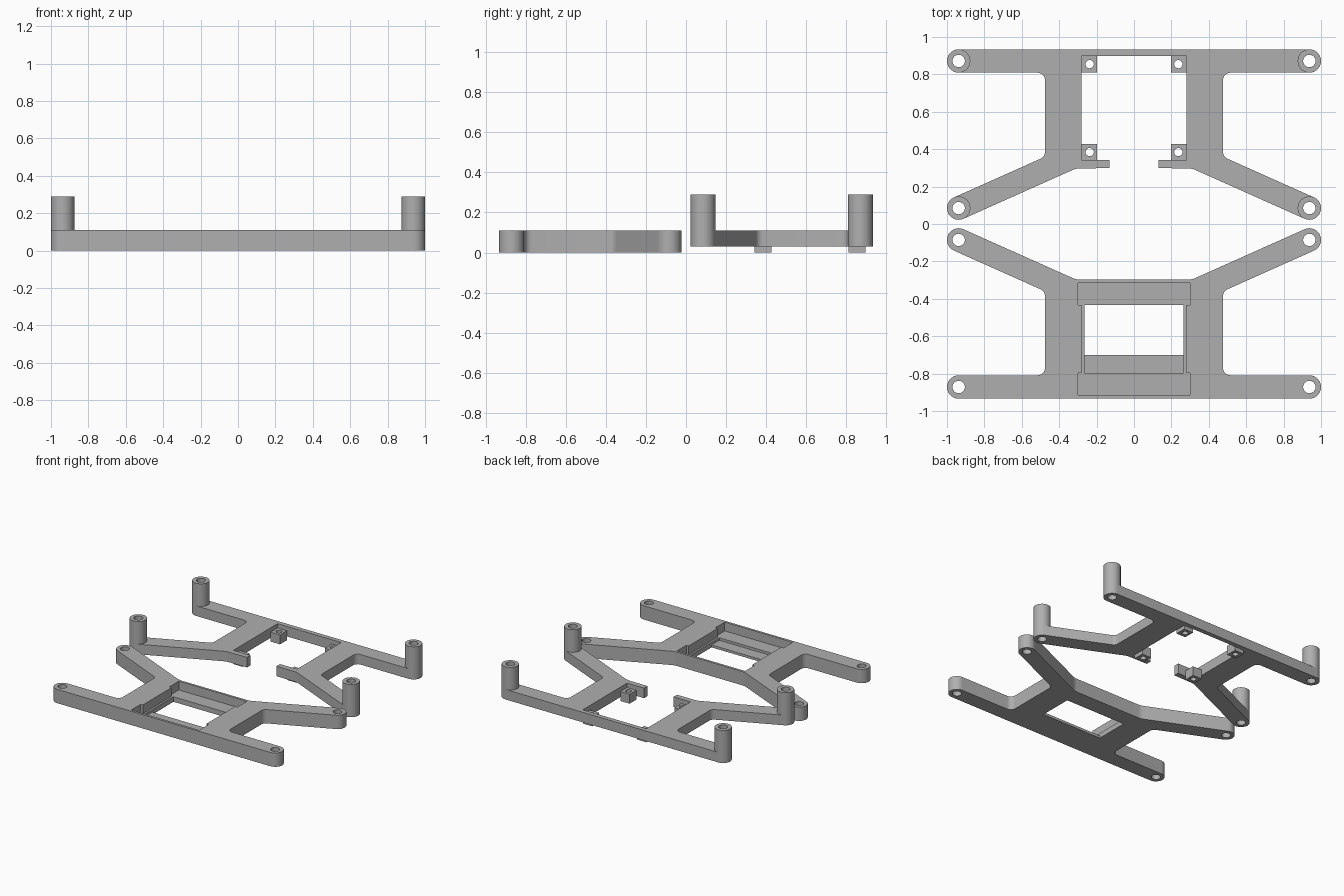
import bpy, bmesh, math
from mathutils import Vector

if "Cube" in bpy.data.objects:
    bpy.data.objects.remove(bpy.data.objects["Cube"])

R, HOLE = 0.0625, 0.033           # arm end radius, screw hole radius
CX, BAR_Y, ARM_Y = 0.9375, 0.8715, 0.085
TOP = 0.11

grey = bpy.data.materials.new("grey plastic")
grey.diffuse_color = (0.43, 0.43, 0.43, 1)
grey.use_nodes = True
grey.node_tree.nodes["Principled BSDF"].inputs["Base Color"].default_value = grey.diffuse_color


def arc(cx, cy, r, a0, a1, n=20):
    return [(cx + r * math.cos(math.radians(a0 + (a1 - a0) * i / n)),
             cy + r * math.sin(math.radians(a0 + (a1 - a0) * i / n))) for i in range(n + 1)]


def fillet(a, b, c, r, n=6):
    """Round the corner b of the path a-b-c."""
    a, b, c = Vector(a), Vector(b), Vector(c)
    u, v = (a - b).normalized(), (c - b).normalized()
    half = u.angle(v) / 2
    t = r / math.tan(half)
    centre = b + (u + v).normalized() * (r / math.sin(half))
    p, q = b + u * t - centre, b + v * t - centre
    turn = p.angle(q)
    return [tuple(centre + (p * math.sin((1 - i / n) * turn) + q * math.sin(i / n * turn)) / math.sin(turn))
            for i in range(n + 1)]


def finish(bm, name):
    bmesh.ops.recalc_face_normals(bm, faces=bm.faces)
    mesh = bpy.data.meshes.new(name)
    bm.to_mesh(mesh)
    bm.free()
    mesh.materials.append(grey)
    ob = bpy.data.objects.new(name, mesh)
    bpy.context.collection.objects.link(ob)
    return ob


def prism(name, pts, z0, z1):
    bm = bmesh.new()
    face = bm.faces.new([bm.verts.new((x, y, z0)) for x, y in pts])
    top = bmesh.ops.extrude_face_region(bm, geom=[face])
    bmesh.ops.translate(bm, vec=(0, 0, z1 - z0),
                        verts=[v for v in top["geom"] if isinstance(v, bmesh.types.BMVert)])
    return finish(bm, name)


def rect(x0, x1, y0, y1):
    return [(x0, y0), (x1, y0), (x1, y1), (x0, y1)]


def cylinder(x, y, r, z0, z1, name="cutter"):
    return prism(name, arc(x, y, r, 0, 360, 40)[:-1], z0, z1)


def cut(ob, cutters):
    for c in cutters:
        m = ob.modifiers.new("cut", "BOOLEAN")
        m.operation, m.solver, m.object = "DIFFERENCE", "EXACT", c
    bpy.context.view_layer.update()
    mesh = bpy.data.meshes.new_from_object(ob.evaluated_get(bpy.context.evaluated_depsgraph_get()))
    ob.modifiers.clear()
    ob.data = mesh
    for c in cutters:
        bpy.data.objects.remove(c)


def smooth(ob):
    bpy.ops.object.select_all(action="DESELECT")
    ob.select_set(True)
    bpy.context.view_layer.objects.active = ob
    bpy.ops.object.shade_smooth_by_angle(angle=math.radians(30))


def mirrored(half):
    """Close a half path, drawn at x >= 0, with its mirror image."""
    return half + [(-x, y) for x, y in reversed(half) if x > 1e-6]


# Shared half outline: straight bar, column and angled arm
knee = (0.31, 0.297)
dx, dy = CX - knee[0], knee[1] - ARM_Y
th = math.atan2(dy, dx) + math.asin(R / math.hypot(dx, dy))
n = (math.sin(th), math.cos(th))
up = (CX + R * n[0], ARM_Y + R * n[1])
low = (CX - R * n[0], ARM_Y - R * n[1])
col = 0.476
crotch = (col, up[1] + (up[0] - col) * math.tan(th))
inner = (col, BAR_Y - R)
a = math.degrees(math.atan2(n[1], n[0]))
half = ([(0, BAR_Y + R)] + arc(CX, BAR_Y, R, 90, -90)
        + fillet((CX, inner[1]), inner, crotch, 0.04)
        + fillet(inner, crotch, up, 0.04)
        + arc(CX, ARM_Y, R, a, a - 180)
        + fillet(low, knee, (0, knee[1]), 0.1))
screws = [(s * CX, y) for s in (-1, 1) for y in (BAR_Y, ARM_Y)]

# Front plate with a stepped pocket and a window
front = prism("front_plate", [(x, -y) for x, y in mirrored(half + [(0, knee[1])])], 0, TOP)
pocket = mirrored([(0, -0.915), (0.3, -0.915), (0.3, -0.797), (0.28, -0.797),
                   (0.28, -0.434), (0.3, -0.434), (0.3, -0.316), (0, -0.316)])
cut(front, [prism("pocket", pocket, 0.04, 0.2),
            prism("ledge", rect(-0.265, 0.265, -0.797, -0.434), 0.02, 0.21),
            prism("window", rect(-0.265, 0.265, -0.70, -0.434), -0.1, 0.22)]
    + [cylinder(x, -y, HOLE, -0.1, 0.2) for x, y in screws])
smooth(front)

# Back plate with an open bay and two short fingers
bay = [(0.13, 0.299), (0.13, 0.342), (0.28, 0.342), (0.28, 0.898), (0, 0.898)]
back = prism("back_plate", mirrored(half + bay), 0.03, TOP)
cut(back, [cylinder(x, y, HOLE, -0.1, 0.2) for x, y in screws])
smooth(back)

# Hollow posts on the back plate
for x, y in screws:
    post = cylinder(x, y, R, TOP, 0.29, "post")
    cut(post, [cylinder(x, y, HOLE, 0, 0.4)])
    smooth(post)

# Drilled mounting blocks inside the bay
for s in (-1, 1):
    for y0, y1 in ((0.342, 0.427), (0.811, 0.898)):
        x0, x1 = sorted((s * 0.198, s * 0.28))
        block = prism("mounting_block", rect(x0, x1, y0, y1), 0, 0.075)
        cut(block, [cylinder(s * 0.237, (y0 + y1) / 2, 0.022, -0.1, 0.2)])
        smooth(block)
